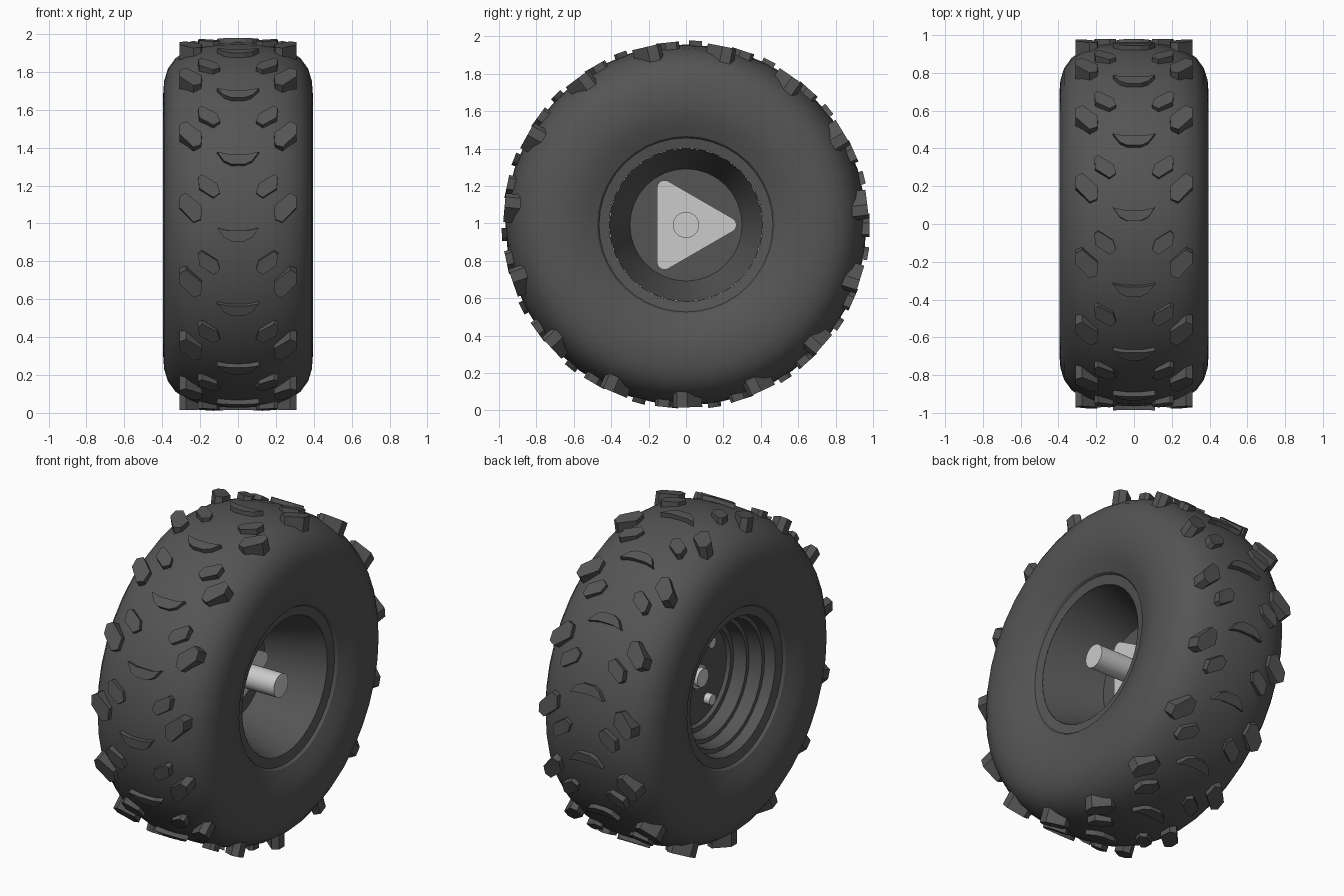
import bpy, bmesh
from math import sin, cos, radians, pi
from mathutils import Vector

if "Cube" in bpy.data.objects:
    bpy.data.objects.remove(bpy.data.objects["Cube"])

CZ = 0.992          # wheel centre height
SEG = 40

rubber = bpy.data.materials.new("dark_rubber")
rubber.diffuse_color = (0.09, 0.09, 0.09, 1)
rubber.use_nodes = True
rubber.node_tree.nodes["Principled BSDF"].inputs["Base Color"].default_value = rubber.diffuse_color


def finish(bm, name, mat=None, angle=None):
    bmesh.ops.remove_doubles(bm, verts=bm.verts, dist=1e-4)
    bmesh.ops.recalc_face_normals(bm, faces=bm.faces)
    me = bpy.data.meshes.new(name)
    bm.to_mesh(me)
    bm.free()
    ob = bpy.data.objects.new(name, me)
    ob.location.z = CZ
    bpy.context.collection.objects.link(ob)
    if mat:
        me.materials.append(mat)
    if angle:
        bpy.ops.object.select_all(action='DESELECT')
        ob.select_set(True)
        bpy.context.view_layer.objects.active = ob
        bpy.ops.object.shade_smooth_by_angle(angle=radians(angle))
    return ob


def lathe(profile, name, mat=None, seg=SEG, angle=None):
    """Revolve (x, radius) points around the x axis."""
    bm = bmesh.new()
    rings = [[bm.verts.new((x, r * cos(2 * pi * i / seg), r * sin(2 * pi * i / seg)))
              for i in range(seg)] if r else [bm.verts.new((x, 0, 0))] * seg
             for x, r in profile]
    for a, b in zip(rings, rings[1:]):
        for i in range(seg):
            j = (i + 1) % seg
            quad = list(dict.fromkeys((a[i], a[j], b[j], b[i])))
            if len(quad) > 2:
                bm.faces.new(quad)
    return finish(bm, name, mat, angle)


def prism(bm, low, high):
    """Solid between two matching outlines."""
    a = [bm.verts.new(p) for p in low]
    b = [bm.verts.new(p) for p in high]
    bm.faces.new(a[::-1])
    bm.faces.new(b)
    for i in range(len(a)):
        j = (i + 1) % len(a)
        bm.faces.new((a[i], a[j], b[j], b[i]))


# Tyre carcass: half profile mirrored across the crown
half = [(0.0, .965), (.11, .96), (.2, .946), (.27, .92), (.33, .88), (.37, .825),
        (.39, .76), (.395, .69), (.393, .63), (.38, .575), (.36, .52), (.34, .475),
        (.325, .465), (.315, .41)]
tyre = [(-x, r) for x, r in half[:0:-1]] + half
lathe(tyre, "tyre", rubber, angle=30)

# Wheel rim: deep cone on the axle side, stepped dish on the outer side
lathe([(.315, .41), (-.03, .30), (-.03, 0)], "rim_inner_dish", rubber, 32, 15)
lathe([(-.315, .41), (-.25, .40), (-.25, .375), (-.17, .365), (-.17, .34),
       (-.09, .33), (-.09, .30), (-.07, .29), (-.07, 0)], "rim_outer_dish", rubber, 32, 30)


# Tread lugs: outlines as (x, distance along the tread), repeated 15 times
CENTRE = [(-.11, .025), (-.05, .012), (.05, .012), (.11, .025),
          (.075, -.025), (.035, -.045), (-.035, -.045), (-.075, -.025)]
MIDDLE = [(.21, .05), (.19, .065), (.11, .015), (.095, -.035), (.13, -.06), (.205, -.01)]
OUTER = [(.31, .065), (.275, .085), (.19, .015), (.195, -.055), (.235, -.07), (.31, .01)]


def tread(name, outline, start, r_low, r_top, sides):
    bm = bmesh.new()
    for k in range(15):
        a = radians(start + 24 * k)
        n = Vector((0, -cos(a), sin(a)))
        t = Vector((0, sin(a), cos(a)))
        for s in sides:
            pts = [Vector((s * x, 0, 0)) + t * d for x, d in outline]
            prism(bm, [p + n * r_low for p in pts], [p + n * r_top for p in pts])
    finish(bm, name, rubber)


tread("centre_lugs", CENTRE, -2.4, .92, .986, (1,))
tread("middle_lugs", MIDDLE, 12, .90, .980, (1, -1))
tread("outer_lugs", OUTER, 5, .85, .975, (1, -1))

# Rounded triangular mounting plate
bm = bmesh.new()
outline = []
for c in (0, 120, 240):
    for d in range(-60, 61, 20):
        outline.append((.23 * cos(radians(c)) + .04 * cos(radians(c + d)),
                        .23 * sin(radians(c)) + .04 * sin(radians(c + d))))
prism(bm, [(-.035, y, z) for y, z in outline], [(.015, y, z) for y, z in outline])
finish(bm, "mounting_plate")

# Axle and hub cap
lathe([(0, 0), (0, .07), (.29, .07), (.29, 0)], "axle", seg=24, angle=30)
lathe([(-.06, 0), (-.06, .07), (-.09, .07), (-.09, .055), (-.115, .055), (-.115, 0)],
      "hub_cap", seg=24, angle=30)

# Wheel bolts at the plate corners
for i in range(3):
    a = radians(120 * i)
    bolt = lathe([(-.06, 0), (-.06, .032), (-.11, .032), (-.11, 0)],
                 f"wheel_bolt_{i + 1}", seg=16, angle=30)
    bolt.location.y = .2 * cos(a)
    bolt.location.z += .2 * sin(a)
